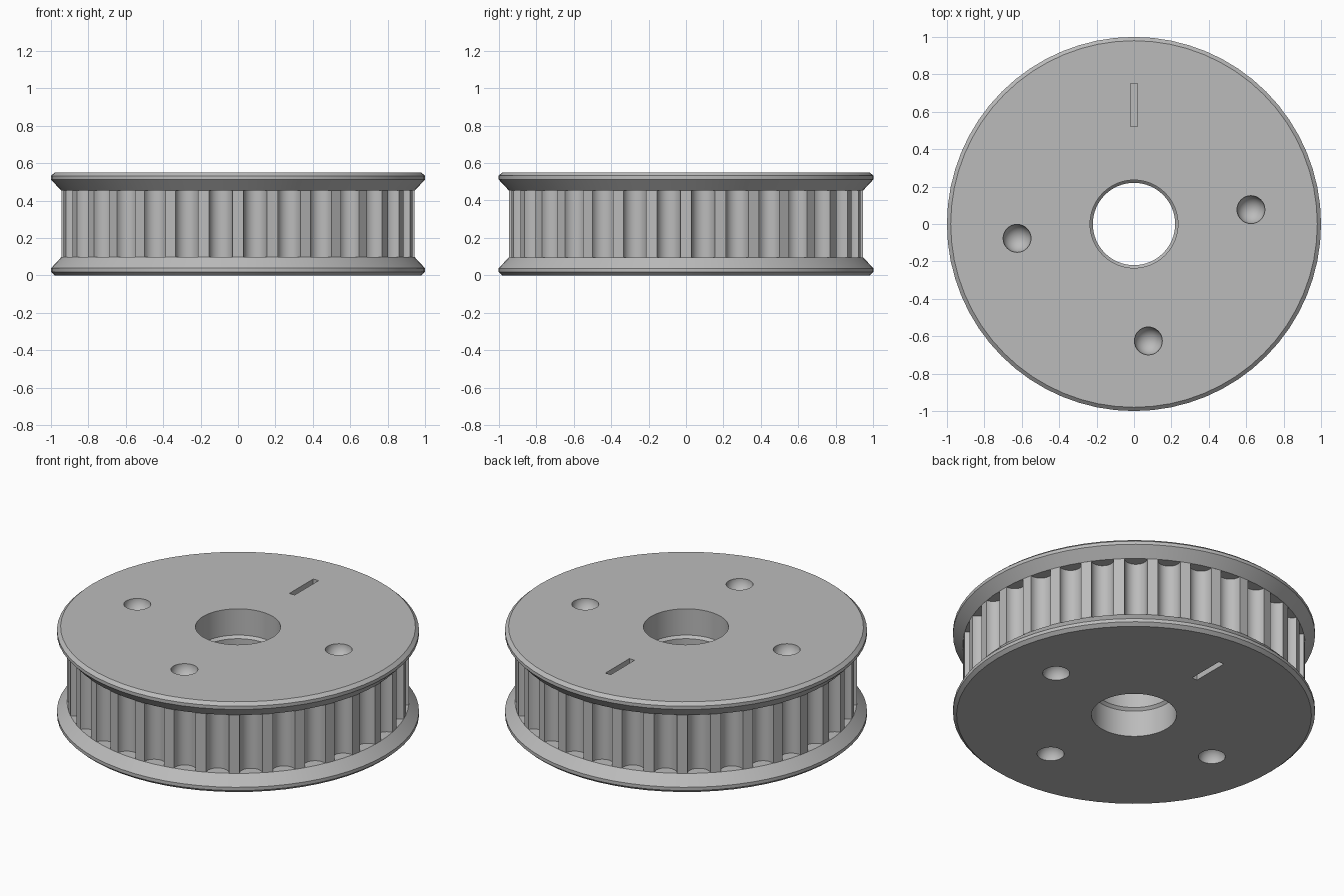
import bpy, bmesh
from math import sin, cos, pi, radians, sqrt
from mathutils import Vector, Matrix

HEIGHT = 0.55
SEGMENTS = 64
TEETH = 32
TIP_R = 0.945      # radius at the tooth tips
GROOVE_R = 0.063   # radius of each round groove
FLANGE_IN = 0.097  # height where the lower flange meets the teeth

cube = bpy.data.objects.get("Cube")
if cube:
    bpy.data.objects.remove(cube, do_unlink=True)

steel = bpy.data.materials.new("grey_metal")
steel.use_nodes = True
steel.diffuse_color = (0.5, 0.5, 0.5, 1)
steel.node_tree.nodes["Principled BSDF"].inputs["Base Color"].default_value = (0.5, 0.5, 0.5, 1)


def make_object(name, bm):
    bmesh.ops.recalc_face_normals(bm, faces=bm.faces)
    mesh = bpy.data.meshes.new(name)
    bm.to_mesh(mesh)
    bm.free()
    mesh.materials.append(steel)
    obj = bpy.data.objects.new(name, mesh)
    bpy.context.collection.objects.link(obj)
    return obj


def smooth(obj, angle):
    bpy.ops.object.select_all(action='DESELECT')
    obj.select_set(True)
    bpy.context.view_layer.objects.active = obj
    bpy.ops.object.shade_smooth_by_angle(angle=radians(angle))


def revolve(name, profile):
    """Spin a closed (radius, height) profile round the z axis."""
    bm = bmesh.new()
    rings = []
    for i in range(SEGMENTS):
        a = 2 * pi * i / SEGMENTS
        rings.append([bm.verts.new((r * cos(a), r * sin(a), z)) for r, z in profile])
    n = len(profile)
    for i in range(SEGMENTS):
        one, two = rings[i], rings[(i + 1) % SEGMENTS]
        for j in range(n):
            k = (j + 1) % n
            bm.faces.new((one[j], two[j], two[k], one[k]))
    return make_object(name, bm)


# Wheel body: bore with a narrower collar, and two bevelled flanges
lower = [(0.22, 0.175), (0.235, 0.16), (0.235, 0), (0.98, 0), (1, 0.018),
         (1, 0.038), (TIP_R, FLANGE_IN), (0.86, FLANGE_IN)]
upper = [(r, HEIGHT - z) for r, z in reversed(lower)]
body = revolve("flanged_body", lower + upper)

# Cutters for the round dimples and index slots, on both faces
bm = bmesh.new()
for z in (0, HEIGHT):
    for angle in (7, 187, 277):
        a = radians(angle)
        spot = Matrix.Translation((0.63 * cos(a), 0.63 * sin(a), z))
        bmesh.ops.create_uvsphere(bm, u_segments=32, v_segments=17, radius=0.075, matrix=spot)
    slot = Matrix.Translation((0, 0.635, z)) @ Matrix.Diagonal((0.036, 0.23, 0.1, 1))
    bmesh.ops.create_cube(bm, size=1, matrix=slot)
cutter = make_object("recess_cutter", bm)
cutter.hide_render = True

cut = body.modifiers.new("recesses", 'BOOLEAN')
cut.operation = 'DIFFERENCE'
cut.solver = 'EXACT'
cut.object = cutter
bpy.ops.object.select_all(action='DESELECT')
body.select_set(True)
bpy.context.view_layer.objects.active = body
bpy.ops.object.modifier_apply(modifier=cut.name)
bpy.data.objects.remove(cutter, do_unlink=True)
smooth(body, 20)

# Toothed ring: narrow lands between round grooves, open at the flanges
outline = []
pitch = 2 * pi / TEETH
steps = 12
for i in range(TEETH):
    mid = (i + 0.5) * pitch
    out = Vector((cos(mid), sin(mid)))
    side = Vector((-sin(mid), cos(mid)))
    centre = sqrt(TIP_R ** 2 - GROOVE_R ** 2)
    for s in range(steps + 1):
        t = pi * s / steps
        outline.append(out * (centre - GROOVE_R * sin(t)) - side * GROOVE_R * cos(t))

bm = bmesh.new()
bottom = [bm.verts.new((p.x, p.y, FLANGE_IN)) for p in outline]
top = [bm.verts.new((p.x, p.y, HEIGHT - FLANGE_IN)) for p in outline]
for i in range(len(outline)):
    j = (i + 1) % len(outline)
    bm.faces.new((bottom[i], bottom[j], top[j], top[i]))
teeth = make_object("toothed_ring", bm)
smooth(teeth, 30)
